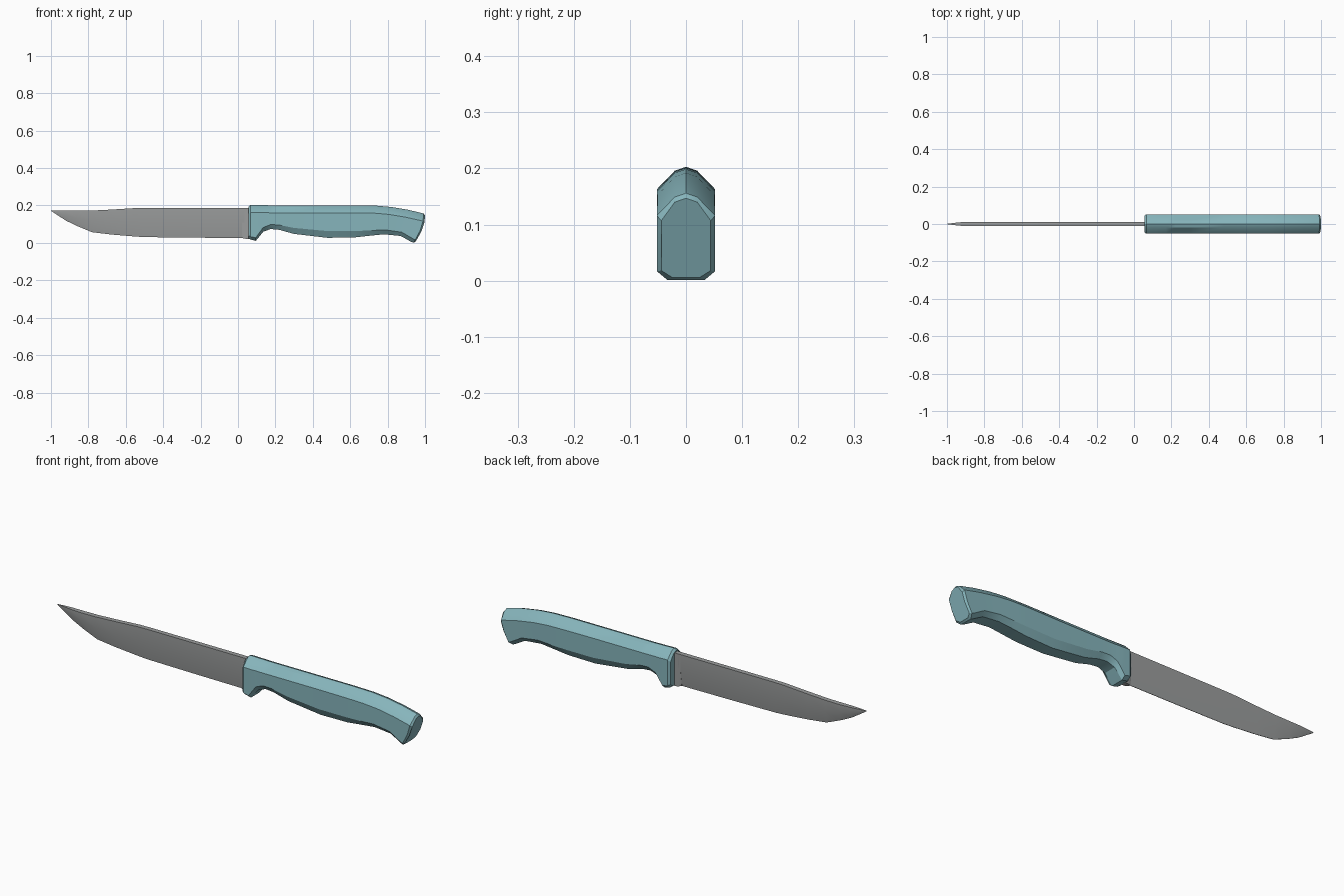
import bpy, bmesh, math


def material(name, rgb):
    m = bpy.data.materials.new(name)
    m.diffuse_color = (*rgb, 1)
    return m


def loft(name, half_rings, mat, angle):
    """Skin half sections (y >= 0, ordered top to bottom), mirrored over y = 0."""
    bm = bmesh.new()
    rings = []
    for half in half_rings:
        pts = half + [(x, -y, z) for x, y, z in reversed(half) if y > 0]
        rings.append([bm.verts.new(p) for p in pts])
    n = len(rings[0])
    for a, b in zip(rings, rings[1:]):
        for i in range(n):
            j = (i + 1) % n
            bm.faces.new((a[i], a[j], b[j], b[i]))
    bm.faces.new(rings[0])
    bm.faces.new(rings[-1][::-1])
    bmesh.ops.remove_doubles(bm, verts=bm.verts, dist=0.0002)
    bmesh.ops.recalc_face_normals(bm, faces=bm.faces)
    me = bpy.data.meshes.new(name)
    bm.to_mesh(me)
    bm.free()
    ob = bpy.data.objects.new(name, me)
    bpy.context.collection.objects.link(ob)
    me.materials.append(mat)
    bpy.context.view_layer.objects.active = ob
    ob.select_set(True)
    bpy.ops.object.shade_smooth_by_angle(angle=math.radians(angle))
    ob.select_set(False)
    return ob


def grip_section(xt, top, xb, bot, w=0.052, chamfer=0.016, bulge=0.0):
    """Peaked top, straight sides, chamfered bottom; the plane may lean."""
    prof = [(0, top), (0.02, top - 0.007), (w, top - 0.04),
            (w, (top - 0.04 + bot + chamfer) / 2),
            (w, bot + chamfer), (w - 0.019, bot)]
    out = []
    for y, z in prof:
        f = (top - z) / (top - bot)
        out.append((xt + (xb - xt) * f + bulge * 4 * f * (1 - f), y, z))
    return out


# Handle: x top, z top, x bottom, z bottom, half width, chamfer, bulge
stations = [
    (0.055, 0.193, 0.055, 0.025, 0.044),
    (0.066, 0.203, 0.066, 0.018, 0.052),
    (0.09, 0.203, 0.095, 0.011, 0.052),
    (0.11, 0.202, 0.115, 0.035, 0.052, 0.02),
    (0.13, 0.202, 0.135, 0.060, 0.051, 0.022),
    (0.17, 0.201, 0.175, 0.074, 0.050, 0.024),
    (0.22, 0.201, 0.22, 0.070, 0.050, 0.026),
    (0.30, 0.201, 0.30, 0.048, 0.050, 0.032),
    (0.48, 0.201, 0.48, 0.027, 0.050, 0.036),
    (0.63, 0.201, 0.63, 0.030, 0.052, 0.034),
    (0.74, 0.199, 0.70, 0.038, 0.052, 0.028),
    (0.82, 0.192, 0.78, 0.046, 0.051, 0.024),
    (0.91, 0.177, 0.87, 0.037, 0.051, 0.02),
    (0.985, 0.159, 0.925, 0.006, 0.052, 0.016, 0.012),
    (0.993, 0.156, 0.938, 0.001, 0.052, 0.016, 0.013),
    (1.000, 0.147, 0.948, 0.006, 0.044, 0.012, 0.013),
]
loft("handle", [grip_section(*s) for s in stations],
     material("teal_grip", (0.24, 0.46, 0.50)), 28)


# Blade: x, spine z, edge z, half thickness
def blade_section(x, spine, edge, t, e=0.001):
    return [(x, t, spine), (x, t, edge + (spine - edge) * 0.52), (x, e, edge)]


steel = material("steel", (0.33, 0.34, 0.34))
blade = [
    (0.035, 0.187, 0.026, 0.012),
    (-0.25, 0.187, 0.028, 0.012),
    (-0.50, 0.187, 0.031, 0.012),
    (-0.55, 0.186, 0.034, 0.012),
    (-0.68, 0.178, 0.045, 0.012),
    (-0.78, 0.173, 0.057, 0.012),
    (-0.86, 0.172, 0.090, 0.012),
    (-0.92, 0.173, 0.119, 0.010),
    (-0.96, 0.174, 0.145, 0.006),
    (-1.00, 0.174, 0.171, 0.001),
]
loft("blade", [blade_section(*b) for b in blade], steel, 20)

# Unground heel where the blade enters the handle
heel = [(0.08, 0.022, 0.012), (0.04, 0.022, 0.012), (0.022, 0.026, 0.002)]
loft("blade_heel",
     [[(x, 0.012, 0.187), (x, 0.012, 0.105), (x, e, z)] for x, z, e in heel],
     steel, 20)
